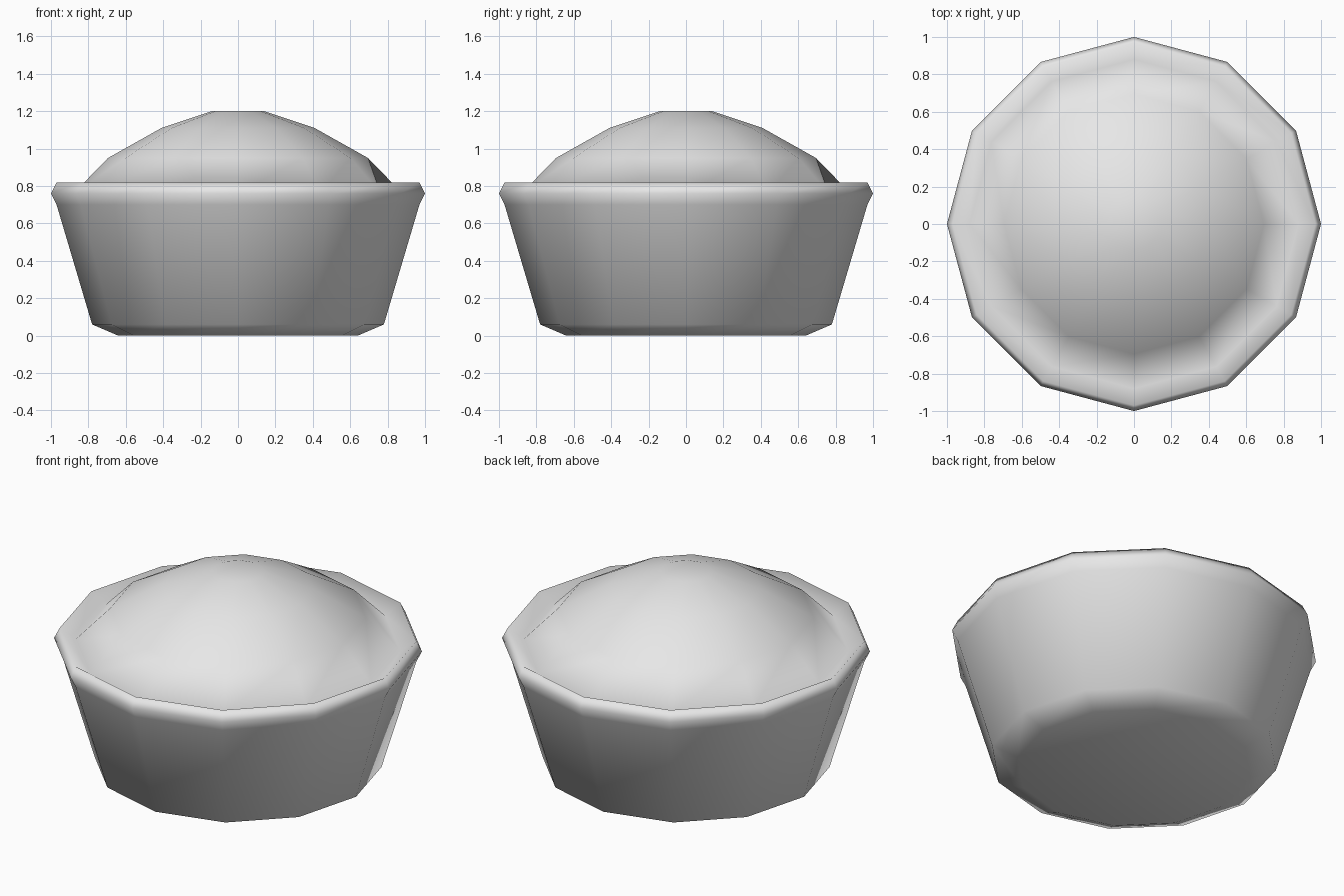
import bpy
import bmesh
from math import cos, sin, tau

cube = bpy.data.objects.get("Cube")
if cube:
    bpy.data.objects.remove(cube, do_unlink=True)

SIDES = 12

# One flat colour
grey = bpy.data.materials.new("light_grey")
grey.use_nodes = True
colour = (0.8, 0.8, 0.8, 1.0)
grey.diffuse_color = colour
grey.node_tree.nodes["Principled BSDF"].inputs["Base Color"].default_value = colour


def lathe(name, profile):
    """Turn a (radius, height) profile into a closed smooth body."""
    bm = bmesh.new()
    rings = [[bm.verts.new((r * cos(tau * i / SIDES), r * sin(tau * i / SIDES), z))
              for i in range(SIDES)] for r, z in profile]
    for low, high in zip(rings, rings[1:]):
        for i in range(SIDES):
            j = (i + 1) % SIDES
            bm.faces.new((low[i], low[j], high[j], high[i]))
    bm.faces.new(rings[0][::-1])
    bm.faces.new(rings[-1])
    for face in bm.faces:
        face.smooth = True
    mesh = bpy.data.meshes.new(name)
    bm.to_mesh(mesh)
    bm.free()
    mesh.materials.append(grey)
    obj = bpy.data.objects.new(name, mesh)
    bpy.context.collection.objects.link(obj)
    return obj


# Tapered cup, rounded rim, groove inside the rim, then the domed top
cup = [(0.64, 0.0), (0.78, 0.06), (0.97, 0.70)]
rim = [(1.0, 0.76), (0.97, 0.82), (0.88, 0.76)]
dome = [(0.695, 0.95), (0.41, 1.11), (0.14, 1.20)]
lathe("domed_cup", cup + rim + dome)
